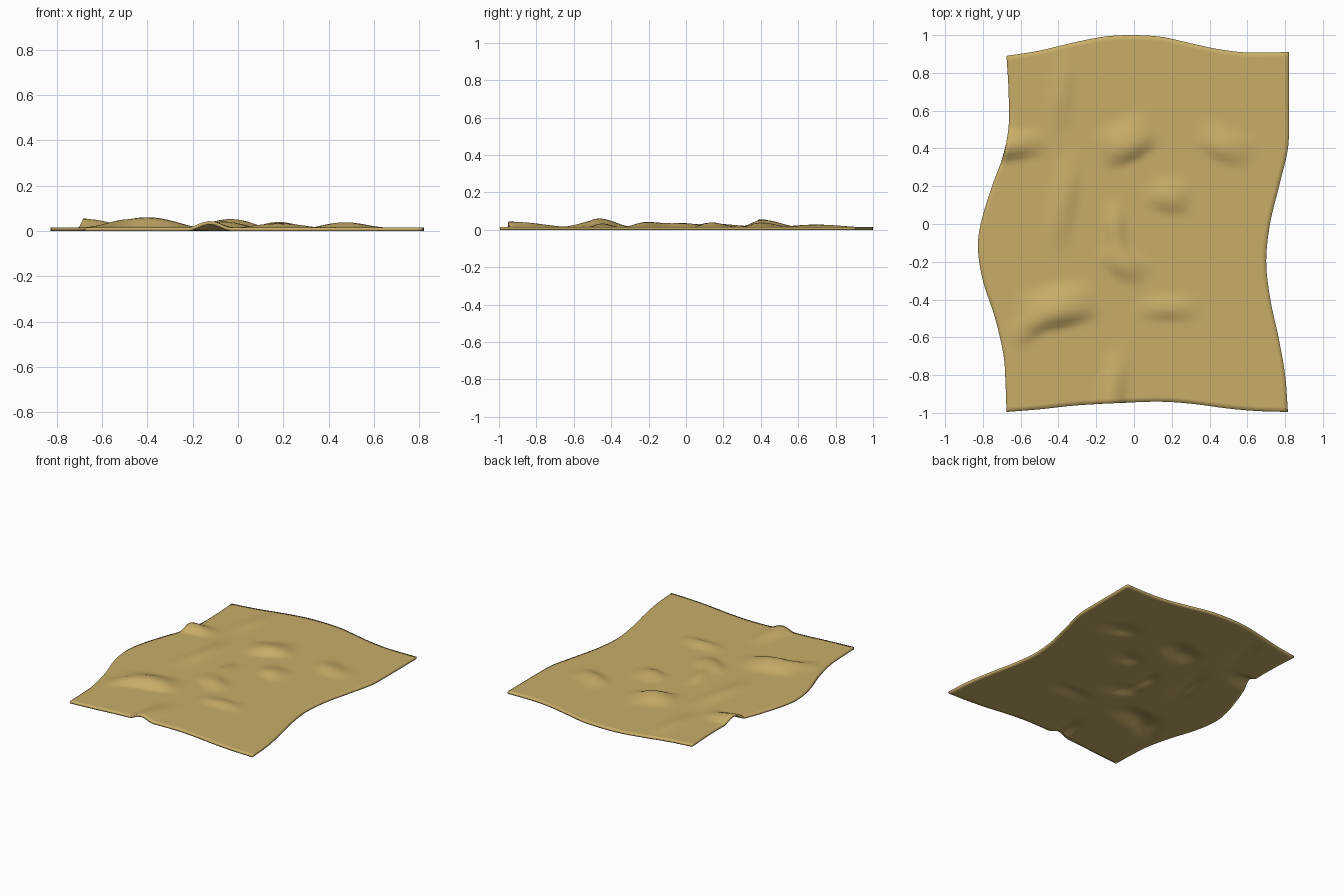
import bpy, bmesh, math

if "Cube" in bpy.data.objects:
    bpy.data.objects.remove(bpy.data.objects["Cube"])

THICK = 0.015
NX, NY = 60, 76

# Outline control points: (parameter along the edge, offset of the edge)
LEFT = [(-.995, -.675), (-.85, -.68), (-.7, -.69), (-.5, -.735), (-.3, -.80), (-.13, -.826),
        (0, -.812), (.2, -.752), (.35, -.697), (.5, -.665), (.7, -.664), (.89, -.675)]
RIGHT = [(-.995, .815), (-.8, .80), (-.6, .765), (-.4, .722), (-.2, .70), (0, .72),
         (.2, .768), (.4, .815), (.55, .82), (.91, .82)]
TOP = [(-.675, .89), (-.5, .918), (-.3, .965), (-.15, .993), (0, 1.0), (.15, .99),
       (.3, .957), (.45, .925), (.6, .908), (.82, .91)]
BOTTOM = [(-.675, -.995), (-.5, -.981), (-.3, -.96), (0, -.944), (.15, -.941),
          (.3, -.951), (.5, -.977), (.65, -.99), (.815, -.995)]

# Wrinkles: x, y, angle, half length, width uphill, width downhill, height, bend
RIDGES = [
    (-.40, -.47, 12, .25, .17, .09, .046, 0.0),
    (-.56, -.56, 35, .13, .10, .07, .015, 0.0),
    (-.03, .41, 25, .19, .17, .09, .038, 0.6),
    (-.70, .405, 5, .26, .10, .08, .042, 0.0),
    (.47, .40, -25, .18, .13, .08, .024, 0.8),
    (.18, .13, -15, .14, .14, .08, .025, 0.6),
    (.18, -.45, 0, .20, .09, .07, .019, 0.0),
    (-.125, -.95, 84, .34, .09, .09, .029, -0.15),
    (-.385, .70, 86, .24, .08, .08, .013, 0.0),
    (-.375, .12, 82, .30, .09, .09, .018, 0.0),
    (-.10, -.03, 98, .18, .07, .07, .022, -0.5),
    (-.06, -.21, -35, .16, .11, .09, .027, 0.5),
]


def curve(pts, t):
    """Smooth cubic through the points."""
    n = len(pts)
    i = 0
    while i < n - 2 and t > pts[i + 1][0]:
        i += 1

    def slope(k):
        a, b = pts[max(k - 1, 0)], pts[min(k + 1, n - 1)]
        return (b[1] - a[1]) / (b[0] - a[0])
    (x0, y0), (x1, y1) = pts[i], pts[i + 1]
    h = x1 - x0
    s = (t - x0) / h
    return ((2*s**3 - 3*s*s + 1) * y0 + (s**3 - 2*s*s + s) * h * slope(i)
            + (3*s*s - 2*s**3) * y1 + (s**3 - s*s) * h * slope(i + 1))


def bump(d):
    return (1 - d * d) ** 2 if abs(d) < 1 else 0.0


def height(x, y):
    z = 0.0
    for cx, cy, ang, length, up, down, h, bend in RIDGES:
        a = math.radians(ang)
        dx, dy = x - cx, y - cy
        u = dx * math.cos(a) + dy * math.sin(a)
        v = -dx * math.sin(a) + dy * math.cos(a) - bend * u * u
        z += h * bump(u / length) * bump(v / (up if v > 0 else down))
    return z


def edge(pts, s):
    """Point on an edge at fraction s: (parameter, offset)."""
    t = pts[0][0] + s * (pts[-1][0] - pts[0][0])
    return t, curve(pts, t)


# Cloth sheet: patch blended between the four wavy edges
bm = bmesh.new()
corners = [(-.675, -.995), (.815, -.995), (-.675, .89), (.82, .91)]
rows = []
for j in range(NY + 1):
    v = j / NY
    ly, lx = edge(LEFT, v)
    ry, rx = edge(RIGHT, v)
    row = []
    for i in range(NX + 1):
        u = i / NX
        w = ((1-u)*(1-v), u*(1-v), (1-u)*v, u*v)
        b, t = edge(BOTTOM, u), edge(TOP, u)
        x = (1-u)*lx + u*rx + (1-v)*b[0] + v*t[0] - sum(k*c[0] for k, c in zip(w, corners))
        y = (1-u)*ly + u*ry + (1-v)*b[1] + v*t[1] - sum(k*c[1] for k, c in zip(w, corners))
        row.append(bm.verts.new((x, y, height(x, y))))
    rows.append(row)
for j in range(NY):
    for i in range(NX):
        bm.faces.new((rows[j][i], rows[j][i+1], rows[j+1][i+1], rows[j+1][i]))
for f in bm.faces:
    f.smooth = True
mesh = bpy.data.meshes.new("blanket")
bm.to_mesh(mesh)
bm.free()
blanket = bpy.data.objects.new("blanket", mesh)
bpy.context.collection.objects.link(blanket)

# Cloth thickness, grown upward from the ground
sol = blanket.modifiers.new("thickness", 'SOLIDIFY')
sol.thickness = THICK
sol.offset = 1

# Tan cloth
mat = bpy.data.materials.new("tan_cloth")
mat.diffuse_color = (0.58, 0.42, 0.14, 1)
mat.use_nodes = True
mat.node_tree.nodes["Principled BSDF"].inputs["Base Color"].default_value = mat.diffuse_color
mesh.materials.append(mat)
